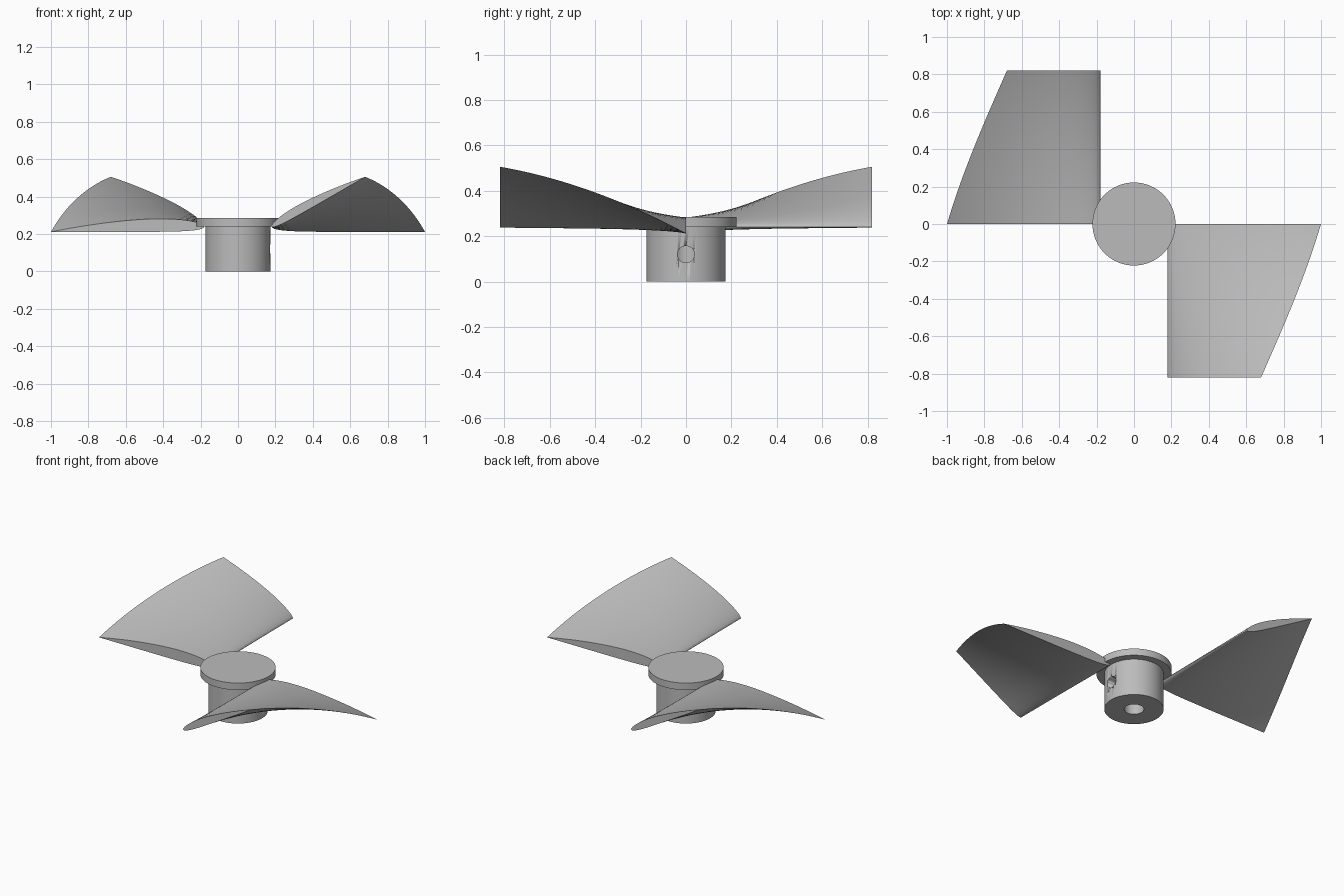
import bpy, bmesh, math
from mathutils import Matrix

default = bpy.data.objects.get("Cube")
if default:
    bpy.data.objects.remove(default, do_unlink=True)

grey = bpy.data.materials.new("plain_grey")
grey.use_nodes = True
GREY = (0.5, 0.5, 0.5, 1)
grey.diffuse_color = GREY
grey.node_tree.nodes["Principled BSDF"].inputs["Base Color"].default_value = GREY


def finish(name, bm, angle=30):
    bmesh.ops.recalc_face_normals(bm, faces=bm.faces)
    mesh = bpy.data.meshes.new(name)
    bm.to_mesh(mesh)
    bm.free()
    mesh.materials.append(grey)
    obj = bpy.data.objects.new(name, mesh)
    bpy.context.collection.objects.link(obj)
    bpy.ops.object.select_all(action="DESELECT")
    obj.select_set(True)
    bpy.context.view_layer.objects.active = obj
    bpy.ops.object.shade_smooth_by_angle(angle=math.radians(angle))
    return obj


# Hub: turned profile with a flange on top and a blind bore underneath
profile = [(0, 0.2), (0.058, 0.2), (0.058, 0), (0.175, 0),
           (0.175, 0.24), (0.222, 0.24), (0.222, 0.285), (0, 0.285)]
bm = bmesh.new()
verts = [bm.verts.new((r, 0, z)) for r, z in profile]
edges = [bm.edges.new(pair) for pair in zip(verts, verts[1:])]
bmesh.ops.spin(bm, geom=verts + edges, cent=(0, 0, 0), axis=(0, 0, 1),
               angle=math.tau, steps=64, use_merge=False)
bmesh.ops.remove_doubles(bm, verts=bm.verts, dist=0.0001)
hub = finish("hub", bm)

# Set screw hole through the left wall of the hub only
bm = bmesh.new()
bmesh.ops.create_cone(bm, cap_ends=True, segments=32, radius1=0.037, radius2=0.037, depth=0.25,
                      matrix=Matrix.Translation((0.125, 0, 0.12)) @ Matrix.Rotation(math.pi / 2, 4, "Y"))
cutter = finish("screw_hole_cutter", bm)
cut = hub.modifiers.new("screw_hole", "BOOLEAN")
cut.operation = "DIFFERENCE"
cut.solver = "EXACT"
cut.object = cutter
bpy.context.view_layer.objects.active = hub
bpy.ops.object.modifier_apply(modifier=cut.name)
bpy.data.objects.remove(cutter, do_unlink=True)


# Cambered airfoil outline with unit chord, from tail over the top to the tail
def airfoil(count=24, thickness=0.085, camber=0.02, peak=0.4):
    def point(u, side):
        half = 5 * thickness * (0.2969 * math.sqrt(u) - 0.126 * u - 0.3516 * u**2
                                + 0.2843 * u**3 - 0.1036 * u**4)
        span = peak if u < peak else 1 - peak
        return u, camber * (1 - ((u - peak) / span) ** 2) + side * half
    steps = [(1 - math.cos(math.pi * i / count)) / 2 for i in range(count + 1)]
    return ([point(u, 1) for u in reversed(steps)] + [point(u, -1) for u in steps[1:-1]])


# Blade: airfoil swept outward while it twists up and tapers about its nose
def blade(name, turn, sections=32):
    bm = bmesh.new()
    rings = []
    for i in range(sections + 1):
        t = i / sections
        angle = math.radians(-2 + 30 * t)
        chord = 0.82 * (1 - 0.31 * t)
        c, s = math.cos(angle) * chord, math.sin(angle) * chord
        rings.append([bm.verts.new((0.18 + u * c - v * s, -0.82 * t, 0.24 + u * s + v * c))
                      for u, v in airfoil()])
    for a, b in zip(rings, rings[1:]):
        for j in range(len(a)):
            k = (j + 1) % len(a)
            bm.faces.new((a[j], a[k], b[k], b[j]))
    bm.faces.new(rings[0])
    bm.faces.new(rings[-1])
    bmesh.ops.rotate(bm, verts=bm.verts, cent=(0, 0, 0), matrix=Matrix.Rotation(turn, 3, "Z"))
    return finish(name, bm, 40)


blade("left_blade", 0)
blade("right_blade", math.pi)
